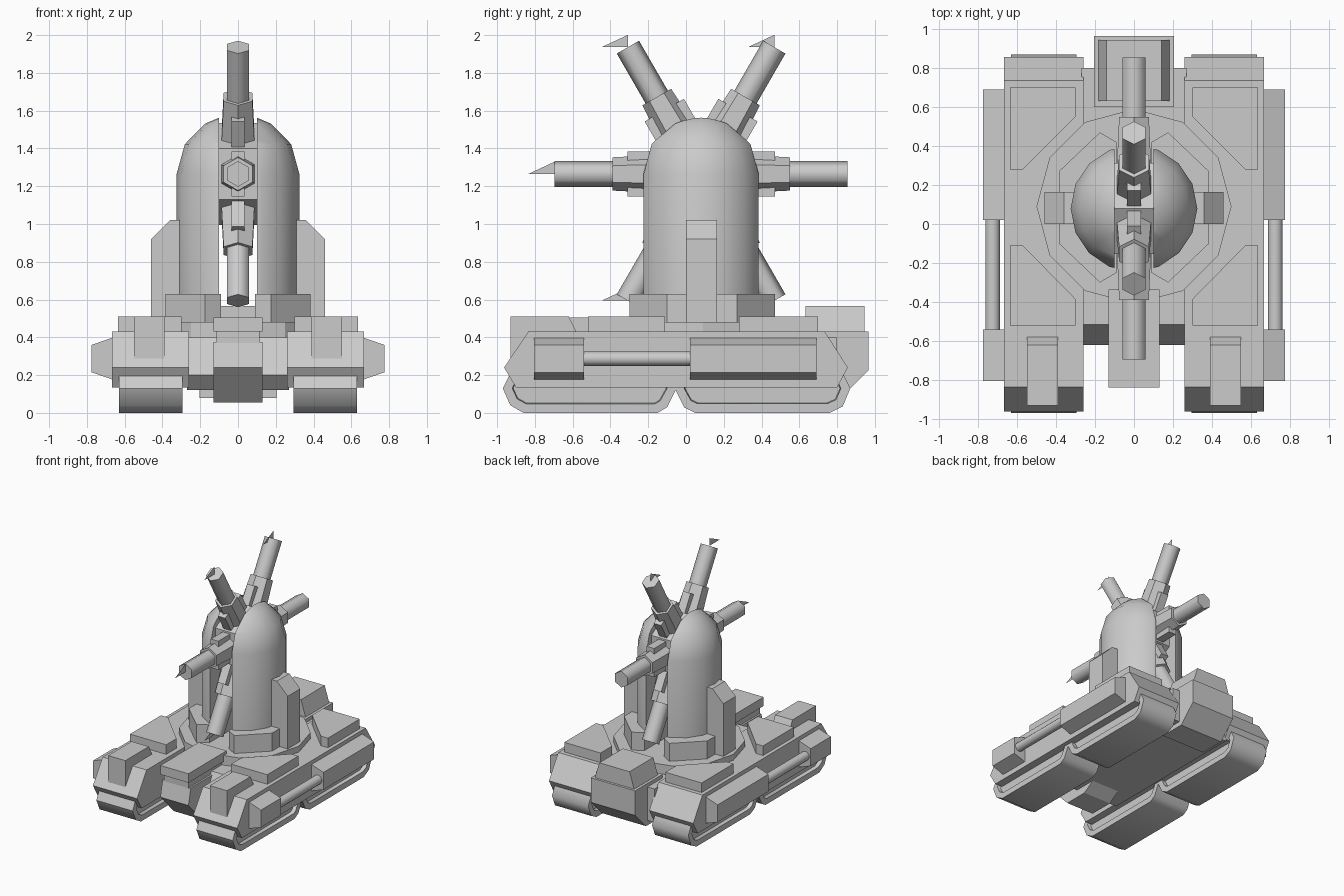
import bpy, bmesh, math
from mathutils import Vector, Matrix

if "Cube" in bpy.data.objects:
    bpy.data.objects.remove(bpy.data.objects["Cube"])

CY, CZ = 0.08, 1.265          # axis of the barrel wheel


def finish(name, bm, mirror=False, smooth=None):
    bmesh.ops.recalc_face_normals(bm, faces=bm.faces)
    me = bpy.data.meshes.new(name)
    bm.to_mesh(me)
    bm.free()
    ob = bpy.data.objects.new(name, me)
    bpy.context.collection.objects.link(ob)
    if smooth:
        bpy.ops.object.select_all(action='DESELECT')
        ob.select_set(True)
        bpy.context.view_layer.objects.active = ob
        bpy.ops.object.shade_smooth_by_angle(angle=math.radians(smooth))
    if mirror:
        ob.modifiers.new("mirror", 'MIRROR').use_axis = (True, False, False)
    return ob


def prism(name, axis, pts, lo, hi, mirror=False, smooth=None, recess=None):
    """Extrude a 2D outline along an axis; optionally recess the end caps."""
    put = {'x': lambda p, t: (t, p[0], p[1]),
           'y': lambda p, t: (p[0], t, p[1]),
           'z': lambda p, t: (p[0], p[1], t)}[axis]
    bm = bmesh.new()
    a = [bm.verts.new(put(p, lo)) for p in pts]
    b = [bm.verts.new(put(p, hi)) for p in pts]
    caps = [bm.faces.new(a), bm.faces.new(b)]
    n = len(pts)
    for i in range(n):
        j = (i + 1) % n
        bm.faces.new((a[i], a[j], b[j], b[i]))
    bmesh.ops.recalc_face_normals(bm, faces=bm.faces)
    if recess:
        bmesh.ops.inset_individual(bm, faces=caps, thickness=recess[0])
        bmesh.ops.inset_individual(bm, faces=caps, thickness=0.005, depth=-recess[1])
    return finish(name, bm, mirror, smooth)


def rect(a0, a1, b0, b1):
    return [(a0, b0), (a1, b0), (a1, b1), (a0, b1)]


def ngon(n, r, cx, cy, off=0.0):
    return [(cx + r * math.cos(off + math.tau * i / n),
             cy + r * math.sin(off + math.tau * i / n)) for i in range(n)]


# tracks, front and rear pairs
track = [(-.97, .13), (-.93, .04), (-.86, 0), (-.15, 0), (-.10, .03),
         (-.05, .13), (-.09, .21), (-.93, .21)]
prism("front_track", 'x', track, .295, .63, True, 50, (.05, .03))
rear = [(-.06, .13), (-.01, .03), (.05, 0), (.76, 0), (.83, .035),
        (.87, .13), (.83, .21), (-.02, .21)]
prism("rear_track", 'x', rear, .295, .63, True, 50, (.05, .03))

# long side pods over the tracks
prism("side_pod", 'x', [(-.835, .43), (-.963, .24), (-.90, .135), (.80, .135),
                        (.857, .24), (.735, .43)], .26, .667, True)

# raised armour plates on the pods
prism("front_plate", 'z', [(.30, -.52), (.635, -.52), (.635, -.11), (.57, -.11),
                           (.30, -.385)], .42, .51, True)
prism("rear_plate", 'z', [(.30, .70), (.635, .70), (.635, .28), (.57, .28),
                          (.30, .55)], .42, .51, True)
prism("front_tab", 'x', [(-.93, .28), (-.93, .51), (-.62, .51), (-.575, .42),
                         (-.80, .28)], .39, .55, True)

# tapered outer boxes joined by a pipe
box = [(.66, .175), (.66, .40), (.775, .36), (.775, .215)]
prism("front_side_box", 'y', box, -.805, -.54, True)
prism("rear_side_box", 'y', box, .02, .69, True)
prism("side_pipe", 'y', ngon(12, .038, .725, .287), -.56, .04, True, 40)

# central hull
prism("hull", 'x', [(-.515, .40), (-.62, .20), (-.54, .12), (.80, .12),
                    (.80, .40)], -.27, .27)
# stepped nose
prism("nose_lower", 'x', [(-.81, .375), (-.84, .24), (-.66, .055), (-.45, .055),
                          (-.35, .12), (-.35, .375)], -.13, .13)
prism("nose_groove", 'x', rect(-.815, -.35, .37, .435), -.115, .115)
prism("nose_cap", 'x', [(-.84, .43), (-.84, .505), (-.335, .505), (-.335, .43)],
      -.13, .13)

# engine block at the back
prism("engine", 'x', [(.60, .43), (.965, .43), (.965, .225), (.82, .08),
                      (.60, .08)], -.205, .205)
prism("engine_cover", 'y', [(-.185, .42), (-.14, .565), (.14, .565), (.185, .42)],
      .632, .945)

# turret ring and half-octagon pillar bases
prism("turret_ring", 'z', ngon(12, .50, 0, .09), .39, .48)
prism("pillar_base", 'z', [(.09, -.25), (.175, -.30), (.385, -.10), (.385, .27),
                           (.175, .47), (.09, .42)], .47, .63, True)

# domed pillars, sliced flat on the inside
bm = bmesh.new()
R = .325
prof = [(0, .48), (R, .48)] + [(R * math.cos(math.radians(a)),
                                CZ + R * .97 * math.sin(math.radians(a)))
                               for a in (0, 30, 58, 75)] + [(0, CZ + R)]
vs = [bm.verts.new((r, CY, z)) for r, z in prof]
es = [bm.edges.new((vs[i], vs[i + 1])) for i in range(len(vs) - 1)]
bmesh.ops.spin(bm, geom=vs + es, cent=(0, CY, 0), axis=(0, 0, 1),
               angle=math.tau, steps=16)
bmesh.ops.remove_doubles(bm, verts=bm.verts, dist=1e-4)
bmesh.ops.bisect_plane(bm, geom=bm.verts[:] + bm.edges[:] + bm.faces[:],
                       plane_co=(.10, 0, 0), plane_no=(1, 0, 0), clear_inner=True)
bmesh.ops.holes_fill(bm, edges=[e for e in bm.edges if e.is_boundary])
finish("domed_pillar", bm, True, 40)

# pillar buttresses
prism("buttress", 'y', [(.28, .47), (.46, .47), (.46, .92), (.36, 1.02),
                        (.28, 1.02)], .0, .165, True)

# hexagonal hub
prism("hub", 'x', ngon(6, .27, CY, CZ, math.pi / 6), -.102, .102)


# barrel helpers: everything is built along +y, then turned about the hub
def frustum(bm, r1, r2, d1, d2):
    rings = [[bm.verts.new((r * math.sin(math.tau * i / 6), d,
                            r * math.cos(math.tau * i / 6))) for i in range(6)]
             for r, d in ((r1, d1), (r2, d2))]
    for ring in rings:
        bm.faces.new(ring)
    for i in range(6):
        j = (i + 1) % 6
        bm.faces.new((rings[0][i], rings[0][j], rings[1][j], rings[1][i]))


for k in range(6):
    ang = math.tau * k / 6
    turn = Matrix.Translation((0, CY, CZ)) @ Matrix.Rotation(ang, 4, 'X')
    # barrel
    bm = bmesh.new()
    frustum(bm, .068, .068, .22, .775)
    bm.transform(turn)
    finish(f"barrel_{k + 1}", bm, smooth=65)
    # collar and its two clamp blocks
    bm = bmesh.new()
    frustum(bm, .102, .088, .20, .47)
    for s in (-1, 1):
        m = Matrix.Translation((0, .295, s * .075)) @ Matrix.Diagonal((.07, .19, .09, 1))
        bmesh.ops.create_cube(bm, size=1, matrix=m)
    bm.transform(turn)
    finish(f"barrel_collar_{k + 1}", bm)
    # thin triangular blade at the muzzle
    end = turn @ Vector((0, .775, 0))
    bm = bmesh.new()
    bm.faces.new([bm.verts.new(end + Vector(o))
                  for o in ((0, 0, 0), (0, 0, .065), (0, -.14, 0))])
    finish(f"muzzle_blade_{k + 1}", bm)
